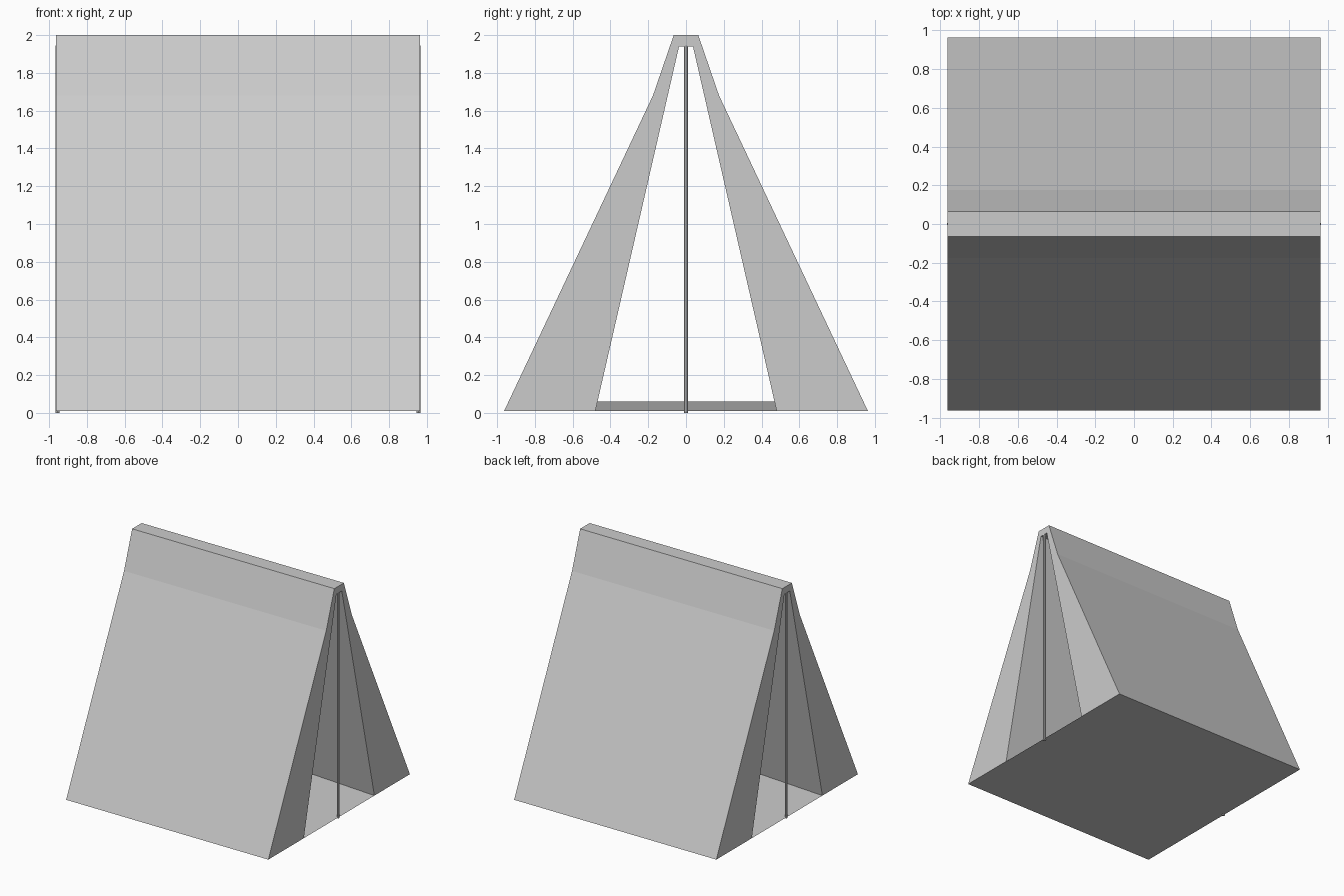
import bpy, bmesh
from mathutils import Vector

if "Cube" in bpy.data.objects:
    bpy.data.objects.remove(bpy.data.objects["Cube"])

HALF = 0.963  # half length of the tent


def prism(name, points, direction):
    """Extrude a closed planar outline along a vector."""
    bm = bmesh.new()
    face = bm.faces.new([bm.verts.new(p) for p in points])
    res = bmesh.ops.extrude_face_region(bm, geom=[face], use_keep_orig=True)
    moved = [v for v in res["geom"] if isinstance(v, bmesh.types.BMVert)]
    bmesh.ops.translate(bm, verts=moved, vec=Vector(direction))
    bmesh.ops.recalc_face_normals(bm, faces=bm.faces)
    mesh = bpy.data.meshes.new(name)
    bm.to_mesh(mesh)
    bm.free()
    obj = bpy.data.objects.new(name, mesh)
    bpy.context.collection.objects.link(obj)
    return obj


# Thick canvas walls: half profile (y, z) from inner ridge to outer ridge, mirrored
half = [(0.037, 1.94), (0.48, 0.01), (0.963, 0.01), (0.175, 1.68), (0.065, 2.0)]
outline = half + [(-y, z) for y, z in reversed(half)]
prism("tent_walls", [(-HALF, y, z) for y, z in outline], (2 * HALF, 0, 0))

# Ground sheet, rising slightly to the middle
floor = [(-HALF, 0.01), (HALF, 0.01), (0, 0.06)]
prism("ground_sheet", [(x, -0.48, z) for x, z in floor], (0, 0.96, 0))

# Upright pole in each opening
for side, label in ((-1, "left"), (1, "right")):
    bpy.ops.mesh.primitive_cylinder_add(vertices=8, radius=0.011, depth=1.945,
                                        location=(side * (HALF - 0.008), 0, 0.9725))
    bpy.context.object.name = label + "_pole"
